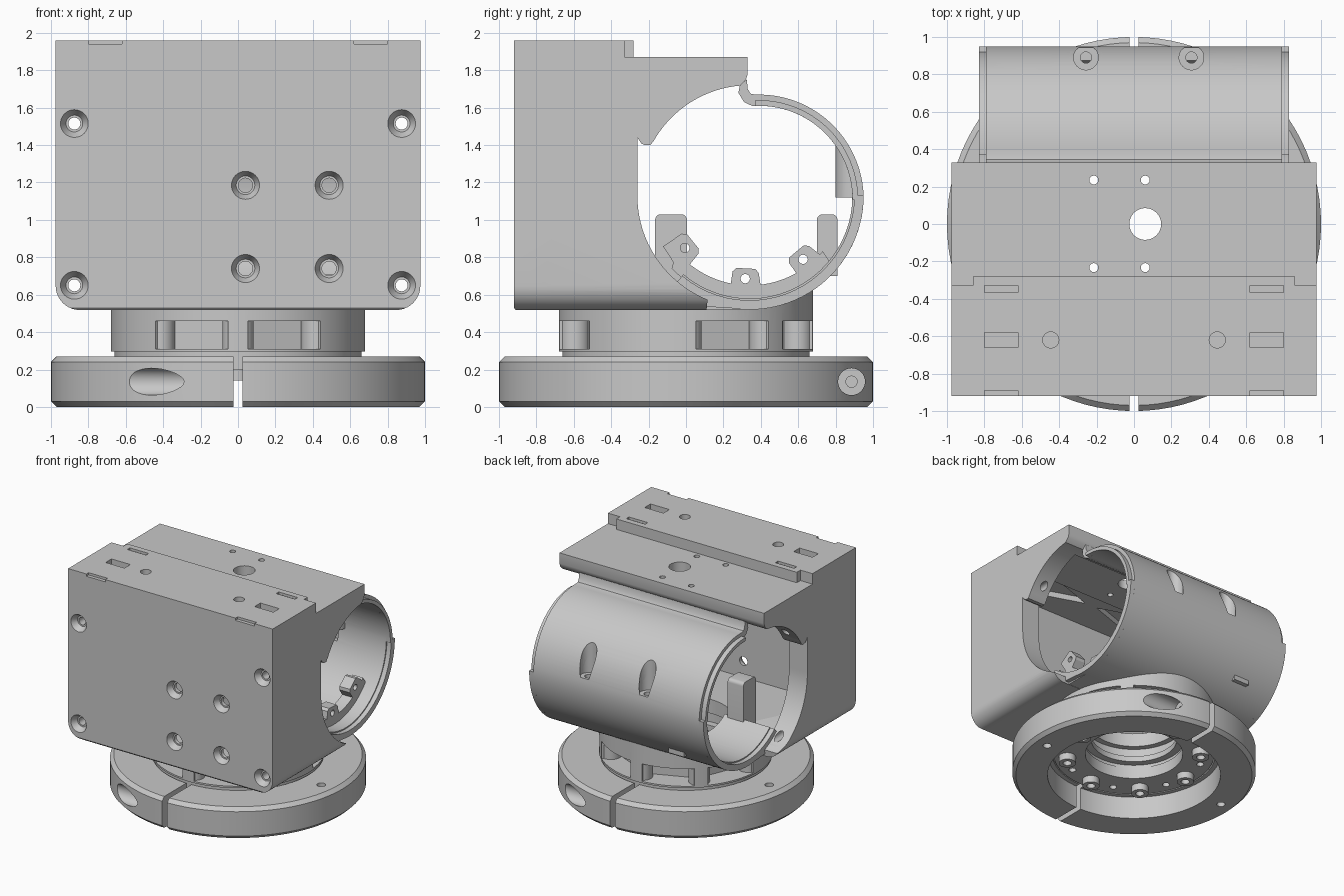
import bpy, bmesh, math
from mathutils import Vector

if "Cube" in bpy.data.objects:
    bpy.data.objects.remove(bpy.data.objects["Cube"])

grey = bpy.data.materials.new("matte grey")
grey.use_nodes = True
colour = (0.58, 0.58, 0.58, 1)
grey.diffuse_color = colour
grey.node_tree.nodes["Principled BSDF"].inputs["Base Color"].default_value = colour


def finish(name, bm):
    bmesh.ops.recalc_face_normals(bm, faces=bm.faces)
    mesh = bpy.data.meshes.new(name)
    bm.to_mesh(mesh)
    bm.free()
    mesh.materials.append(grey)
    obj = bpy.data.objects.new(name, mesh)
    bpy.context.collection.objects.link(obj)
    return obj


def prism(name, pts, lo, hi, axis="x"):
    """Extrude a closed outline along x (points y,z), y (points x,z) or z (points x,y)."""
    place = {"x": lambda a, b, t: (t, a, b), "y": lambda a, b, t: (a, t, b),
             "z": lambda a, b, t: (a, b, t)}[axis]
    bm = bmesh.new()
    face = bm.faces.new([bm.verts.new(place(a, b, lo)) for a, b in pts])
    new = bmesh.ops.extrude_face_region(bm, geom=[face])["geom"]
    shift = Vector(place(0, 0, hi - lo))
    bmesh.ops.translate(bm, vec=shift, verts=[v for v in new if isinstance(v, bmesh.types.BMVert)])
    return finish(name, bm)


def box(name, x, y, z):
    return prism(name, [(x[0], y[0]), (x[1], y[0]), (x[1], y[1]), (x[0], y[1])], *z, axis="z")


def rod(name, a, b, r, r2=None, sides=32):
    a, b = Vector(a), Vector(b)
    bm = bmesh.new()
    bmesh.ops.create_cone(bm, cap_ends=True, segments=sides, radius1=r,
                          radius2=r if r2 is None else r2, depth=(b - a).length)
    bm.transform((b - a).to_track_quat("Z", "Y").to_matrix().to_4x4())
    bmesh.ops.translate(bm, vec=(a + b) / 2, verts=bm.verts)
    return finish(name, bm)


def lathe(name, profile, steps=96):
    bm = bmesh.new()
    rings = [[bm.verts.new((r * math.cos(math.tau * i / steps), r * math.sin(math.tau * i / steps), z))
              for i in range(steps)] for r, z in profile]
    for a, b in zip(rings, rings[1:] + rings[:1]):
        for i in range(steps):
            j = (i + 1) % steps
            bm.faces.new((a[i], a[j], b[j], b[i]))
    return finish(name, bm)


def arc(centre, r, start, end, n=24):
    angles = [math.radians(start + (end - start) * i / n) for i in range(n + 1)]
    return [(centre[0] + r * math.cos(t), centre[1] + r * math.sin(t)) for t in angles]


def carve(obj, cutters, operation="DIFFERENCE"):
    for cutter in cutters:
        mod = obj.modifiers.new("carve", "BOOLEAN")
        mod.operation, mod.solver, mod.object = operation, "EXACT", cutter
        bpy.context.view_layer.objects.active = obj
        bpy.ops.object.modifier_apply(modifier=mod.name)
        bpy.data.objects.remove(cutter)


def polar(r, degrees, z):
    t = math.radians(degrees)
    return (r * math.cos(t), r * math.sin(t), z)


C, U = (0.34, 1.13), (0.39, 1.11)   # axes of the lower and upper tube curves

# Box housing with its stepped top and arched side openings
outline = ([(-0.92, 0.53), (-0.91, 0.518), (0.11, 0.518)] + arc(C, 0.6, -112, -180)
           + [(-0.26, 1.44), (-0.24, 1.41), (-0.22, 1.4), (-0.19, 1.4)] + arc(C, 0.59, 150, 95)
           + [(0.32, 1.75), (0.33, 1.78), (0.33, 1.87), (-0.28, 1.87), (-0.28, 1.96), (-0.92, 1.96)])
housing = prism("housing", outline, -0.975, 0.975)
rounded = (arc((-0.845, 0.648), 0.13, 180, 270, 10) + arc((0.845, 0.648), 0.13, -90, 0, 10)
           + [(0.975, 2.1), (-0.975, 2.1)])
carve(housing, [prism("rounding", rounded, -1.2, 1.2, "y")], "INTERSECT")

# Hollow inside, open to the tube
cavity = [(-0.84, 0.6), (0.2, 0.6), (0.2, 1.79), (-0.36, 1.79), (-0.36, 1.85), (-0.84, 1.85)]
cuts = [prism("cut", cavity, -0.8, 0.8)]
for s in (-1, 1):
    # Corner step and shallow catches on the top
    cuts.append(box("cut", sorted((s * 0.86, s * 1.1)), (-0.33, -0.2), (1.87, 2.1)))
    for y0, y1, depth in ((-0.366, -0.33, 0.02), (-0.66, -0.58, 0.05), (-1, -0.89, 0.02)):
        cuts.append(box("cut", sorted((s * 0.62, s * 0.8)), (y0, y1), (1.96 - depth, 2.1)))
    cuts.append(rod("cut", (s * 0.445, -0.62, 1.75), (s * 0.445, -0.62, 2.1), 0.043))
    # Corner screw holes, right through
    for z in (0.65, 1.515):
        cuts.append(rod("cut", (s * 0.875, -1, z), (s * 0.875, 0.3, z), 0.032))
        cuts.append(rod("cut", (s * 0.875, -0.93, z), (s * 0.875, -0.87, z), 0.08, 0.045))
    # Triangular pockets in the ceiling
    cuts.append(prism("cut", [(s * 0.06, -0.55), (s * 0.5, -0.4), (s * 0.5, -0.7)], 1.7, 1.9, "z"))
# Group of four front screw holes
for x in (0.04, 0.487):
    for z in (0.74, 1.185):
        cuts.append(rod("cut", (x, -1, z), (x, -0.7, z), 0.038))
        cuts.append(rod("cut", (x, -0.93, z), (x, -0.87, z), 0.08, 0.05))
# Holes in the rear top plate
cuts.append(rod("cut", (0.06, 0, 1.4), (0.06, 0, 2.1), 0.085))
for x in (-0.215, 0.06):
    for y in (-0.233, 0.235):
        cuts.append(rod("cut", (x, y, 1.35), (x, y, 2.1), 0.024, sides=16))
carve(housing, cuts + [rod("cut", (0, 0, 0.4), (0, 0, 0.75), 0.36, sides=48)])


# Rear tube with two inner screw bosses
tube_outer = arc(U, 0.56, 92, 2) + arc(C, 0.61, -4, -90)
tube_outline = ([(0.29, 1.73), (0.325, 1.75), (0.33, 1.7), (0.345, 1.675)] + tube_outer
                + [(0.02, 0.52), (-0.046, 0.67)] + arc(C, 0.55, -130, -5)
                + arc(U, 0.5, 3, 94) + [(0.31, 1.63), (0.28, 1.68)])
tube = prism("rear_tube", tube_outline, -0.79, 0.79)
cuts = [rod("cut", (0, 0, 0.4), (0, 0, 0.75), 0.36, sides=48)]
for i, x in enumerate((-0.257, 0.307)):
    def wells():
        return [rod("cut", (x, 0.89, 1.2), (x, 0.89, 1.8), 0.066),
                rod("cut", (x, 0.89, 1.0), (x, 0.89, 1.3), 0.03)]
    boss = rod(f"tube_boss_{i + 1}", (x, 0.89, 1.12), (x, 0.89, 1.6), 0.09)
    carve(boss, [prism("cut", tube_outer, -0.7, 0.7)], "INTERSECT")
    carve(boss, wells())
    cuts += wells()
carve(tube, cuts)

# Stepped lips at the tube ends
lower_lip = arc(C, 0.61, 0, -100) + [(0.02, 0.54), (-0.046, 0.67)] + arc(C, 0.56, -130, 0)
upper_lip = arc(U, 0.53, 92, 0) + arc(U, 0.5, 0, 92)
for s, side in ((-1, "right"), (1, "left")):
    ends = sorted((s * 0.79, s * 0.83))
    prism("lower_lip_" + side, lower_lip, *ends)
    prism("upper_lip_" + side, upper_lip, *ends)

# Crescent mount with perforated ears inside the left end
prism("crescent", arc(C, 0.57, -137, -40) + arc((0.34, 1.16), 0.51, -40, -140), 0.58, 0.68)
for i, angle in enumerate((-141, -93, -50)):
    t = math.radians(angle)
    out, tan = Vector((math.cos(t), math.sin(t))), Vector((-math.sin(t), math.cos(t)))
    pts = [Vector(C) + out * r + tan * w for r, w in
           ((0.53, -0.08), (0.41, -0.07), (0.39, -0.05), (0.39, 0.05), (0.41, 0.07), (0.55, 0.1))]
    ear = prism(f"ear_{i + 1}", pts, 0.58, 0.68)
    h = Vector(C) + out * 0.445
    carve(ear, [rod("cut", (0, h.x, h.y), (1, h.x, h.y), 0.025, sides=16)])

# Upright posts inside the right end
for name, y0, y1, low in (("front_post", -0.165, 0.005, 0.59), ("rear_post", 0.7, 0.81, 0.7)):
    post = [(y0, low), (y1, low)] + arc((y1 - 0.03, 1.0), 0.03, 0, 90, 5) \
        + arc((y0 + 0.03, 1.0), 0.03, 90, 180, 5)
    prism(name, post, -0.55, -0.4)

# Neck with scalloped pockets, trimmed to sit under the housing and tube
neck = rod("neck", (0, 0, 0.295), (0, 0, 0.66), 0.68, sides=96)
cuts = [rod("cut", (-1, *C), (1, *C), 0.59, sides=96),
        box("cut", (-1, 1), (-1, 0.1), (0.57, 0.8)),
        rod("cut", (0, 0, 0.2), (0, 0, 0.48), 0.41, sides=96),
        rod("cut", (0, 0, 0.4), (0, 0, 0.75), 0.36, sides=48)]
for angle in (-112.5, -67.5, 22.5, 67.5, 112.5, 157.5):
    wedge = [polar(r, angle + k, 0)[:2] for r, k in ((0.52, -18), (0.8, -18), (0.8, 18), (0.52, 18))]
    cuts.append(prism("cut", wedge, 0.31, 0.46, "z"))
carve(neck, cuts)

# Hub plate inside the base, with bolt holes and round bosses above and below
hub = lathe("hub", [(0.4, 0.2), (0.66, 0.2), (0.66, 0.3), (0.4, 0.3)])
carve(hub, [rod("cut", polar(0.57, a + 22.5, 0.1), polar(0.57, a + 22.5, 0.28), 0.03, sides=16)
            for a in range(0, 360, 45)])
for i in range(8):
    rod(f"neck_boss_{i + 1}", polar(0.595, 45 * i, 0.3), polar(0.595, 45 * i, 0.47), 0.083)
    boss = rod(f"hub_boss_{i + 1}", polar(0.55, 45 * i, 0.14), polar(0.55, 45 * i, 0.21), 0.07)
    carve(boss, [rod("cut", polar(0.55, 45 * i, 0.1), polar(0.55, 45 * i, 0.19), 0.035, sides=16)])
lathe("bore_step", [(0.35, 0.33), (0.42, 0.33), (0.42, 0.38), (0.35, 0.38)])

# Split clamp ring with cross bores for the clamp screws
base = lathe("clamp_ring", [(0.71, 0), (0.97, 0), (1, 0.03), (1, 0.24), (0.97, 0.27),
                            (0.67, 0.27), (0.67, 0.2), (0.71, 0.2)])
cuts = [box("cut", (-0.024, 0.024), (-1.2, -0.5), (-0.1, 0.4)),
        box("cut", (-0.024, 0.024), (0.5, 1.2), (-0.1, 0.4))]
for s in (-1, 1):
    y = s * 0.885
    cuts.append(rod("cut", (s * 0.25, y, 0.135), (s * 1.1, y, 0.135), 0.072))
    cuts.append(rod("cut", (s * -0.2, y, 0.135), (s * 0.4, y, 0.135), 0.03, sides=16))
cuts += [rod("cut", polar(0.86, a, -0.1), polar(0.86, a, 0.4), 0.035, sides=16) for a in (-6, 174)]
carve(base, cuts)

# Smooth curved surfaces, crisp edges
bpy.ops.object.select_all(action="DESELECT")
for obj in bpy.context.collection.objects:
    if obj.type == "MESH":
        obj.select_set(True)
bpy.context.view_layer.objects.active = base
bpy.ops.object.shade_smooth_by_angle(angle=math.radians(30))
